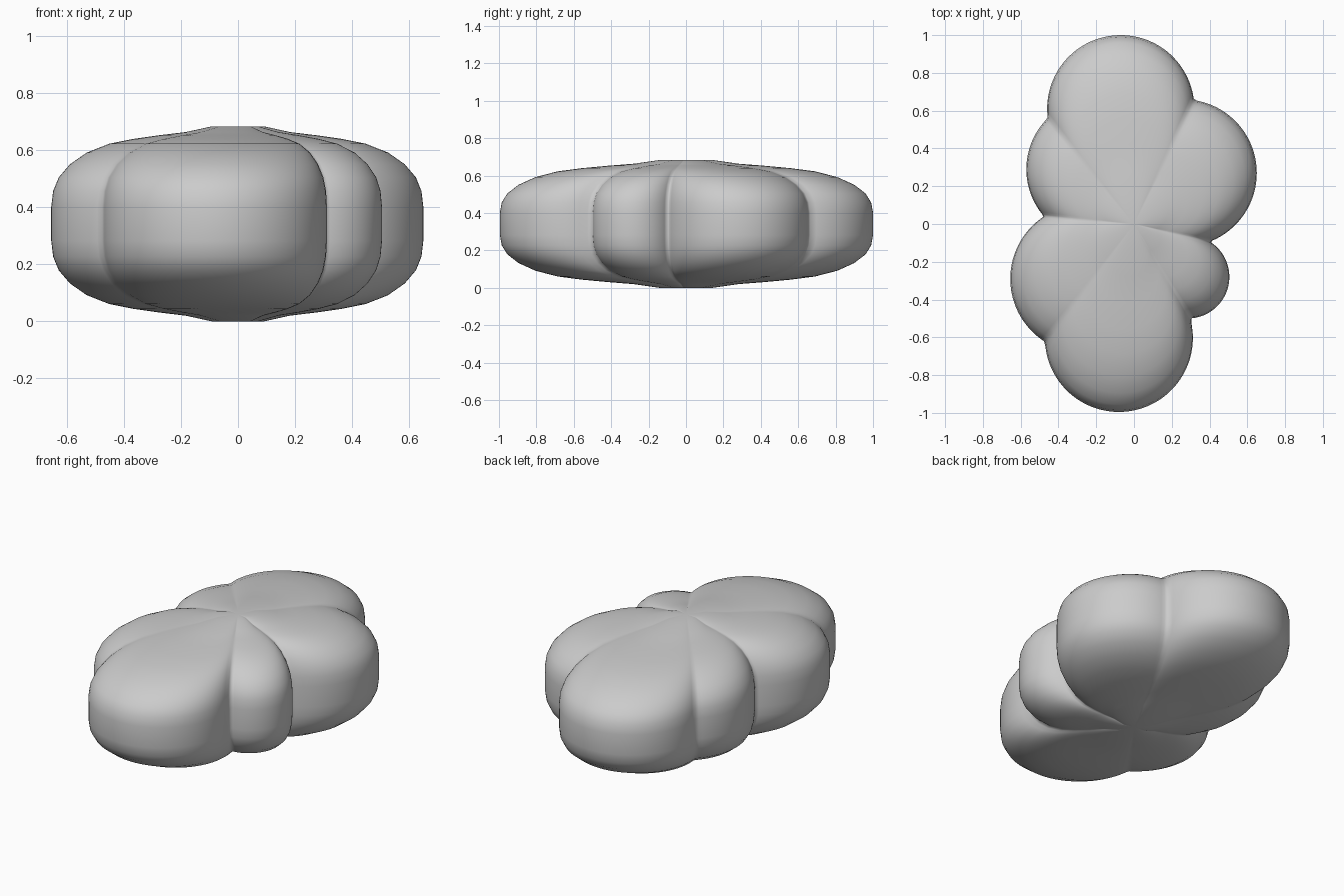
import bpy, bmesh, math

if "Cube" in bpy.data.objects:
    bpy.data.objects.remove(bpy.data.objects["Cube"])

# Lobes seen from above: centre x, centre y, radius
LOBES = [(-0.07, 0.61, 0.39), (0.26, 0.27, 0.39), (-0.19, 0.29, 0.38),
         (-0.26, -0.29, 0.395), (-0.08, -0.603, 0.392), (0.285, -0.28, 0.22)]
# Upper half of the puffed edge: outline scale, height above mid-plane
PROFILE = [(1.0, 0.06), (0.99, 0.115), (0.96, 0.163), (0.90, 0.209), (0.81, 0.25),
           (0.69, 0.281), (0.56, 0.298), (0.42, 0.311), (0.28, 0.322), (0.14, 0.342)]
MID = 0.342
SEGMENTS = 240


def outline_radius(a):
    """Distance from the origin to the far edge of the joined lobes."""
    best = 0.0
    for cx, cy, r in LOBES:
        along = cx * math.cos(a) + cy * math.sin(a)
        d = along * along - cx * cx - cy * cy + r * r
        if d >= 0:
            best = max(best, along + math.sqrt(d))
    return best


# Cloud body: scaled copies of the outline, stacked and bridged
angles = [2 * math.pi * i / SEGMENTS for i in range(SEGMENTS)]
outline = [(outline_radius(a) * math.cos(a), outline_radius(a) * math.sin(a)) for a in angles]
layers = [(s, MID - h) for s, h in reversed(PROFILE)] + [(s, MID + h) for s, h in PROFILE]

bm = bmesh.new()
rings = [[bm.verts.new((x * s, y * s, z)) for x, y in outline] for s, z in layers]
for low, high in zip(rings, rings[1:]):
    for i in range(SEGMENTS):
        j = (i + 1) % SEGMENTS
        bm.faces.new((low[i], low[j], high[j], high[i]))

# Close the top and bottom with fans
for ring, z in ((rings[0], 0.0), (rings[-1], 2 * MID)):
    tip = bm.verts.new((0, 0, z))
    for i in range(SEGMENTS):
        bm.faces.new((ring[i], ring[(i + 1) % SEGMENTS], tip))
bmesh.ops.recalc_face_normals(bm, faces=bm.faces)
for f in bm.faces:
    f.smooth = True

mesh = bpy.data.meshes.new("cloud_body")
bm.to_mesh(mesh)
bm.free()
bpy.context.collection.objects.link(bpy.data.objects.new("cloud_body", mesh))
